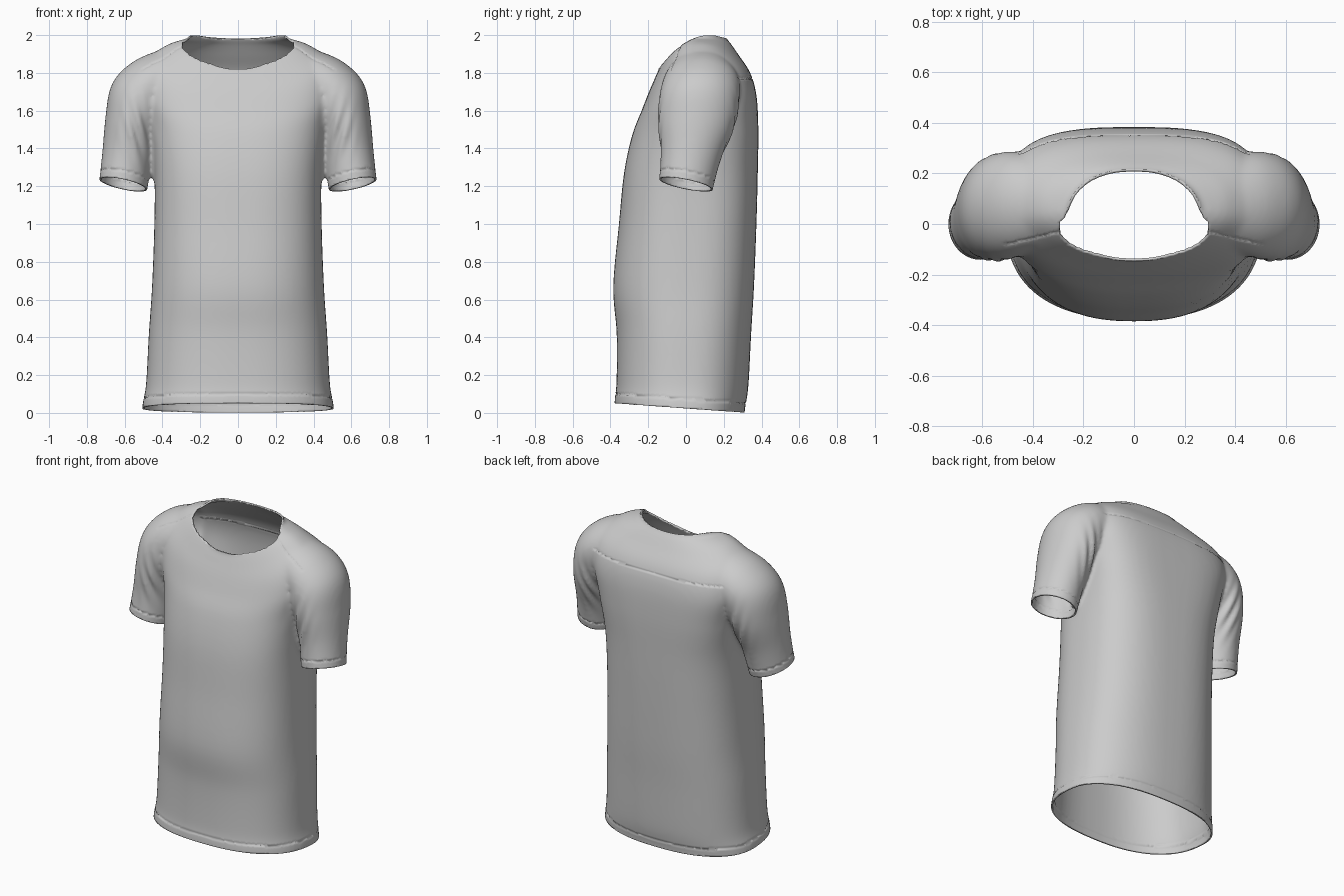
import bpy, bmesh
from math import sin, cos, pi, radians, exp
from mathutils import Vector

if "Cube" in bpy.data.objects:
    bpy.data.objects.remove(bpy.data.objects["Cube"])

SEG = 72


def smooth_rows(rows, steps=6):
    """Catmull-Rom interpolation of a table of ring parameters."""
    out = []
    for i in range(len(rows) - 1):
        p0, p1 = rows[max(i - 1, 0)], rows[i]
        p2, p3 = rows[i + 1], rows[min(i + 2, len(rows) - 1)]
        for k in range(steps):
            t = k / steps
            out.append([0.5 * (2 * b + (c - a) * t + (2 * a - 5 * b + 4 * c - d) * t * t
                               + (3 * b - a - 3 * c + d) * t ** 3)
                        for a, b, c, d in zip(p0, p1, p2, p3)])
    return out + [list(rows[-1])]


def loft(bm, rings):
    """Closed solid through a list of point rings."""
    loops = [[bm.verts.new(p) for p in ring] for ring in rings]
    faces = []
    for a, b in zip(loops, loops[1:]):
        for i in range(SEG):
            j = (i + 1) % SEG
            faces.append(bm.faces.new((a[i], a[j], b[j], b[i])))
    for loop in (loops[0], loops[-1]):
        centre = bm.verts.new(sum((v.co for v in loop), Vector()) / SEG)
        for i in range(SEG):
            faces.append(bm.faces.new((loop[i], loop[(i + 1) % SEG], centre)))
    bmesh.ops.recalc_face_normals(bm, faces=faces)


def power(v, e):
    return (1 if v >= 0 else -1) * abs(v) ** e


def torso_ring(w, yf, yb, yc, zs, zf, zb, nf, nb):
    pts = []
    for i in range(SEG):
        a = 2 * pi * i / SEG
        back = sin(a) > 0
        n = nb if back else nf
        x, s = power(cos(a), 2 / n), power(sin(a), 2 / n)
        ye, ze = (yb, zb) if back else (yf, zf)
        pts.append((w * x, yc + (ye - yc) * abs(s), zs + (ze - zs) * s * s))
    return pts


def sleeve_ring(side, x, y, z, a, b, tilt, pitch):
    t, p = radians(tilt), radians(pitch)
    u, v = Vector((cos(t), 0, sin(t))), Vector((0, cos(p), -sin(p)))
    pts = [Vector((x, y, z)) + u * a * cos(q) + v * b * sin(q)
           for q in (2 * pi * i / SEG for i in range(SEG))]
    return [(side * c.x, c.y, c.z) for c in pts]


# half width, front y, back y, widest y, side z, front z, back z, roundness front/back
TORSO = [
    (.506, -.375, .305, 0, -.06, -.05, -.07, 2.4, 2.4),
    (.506, -.378, .312, 0, .04, .06, .02, 2.4, 2.4),
    (.487, -.368, .330, 0, .15, .16, .14, 2.4, 2.4),
    (.472, -.367, .345, 0, .42, .42, .42, 2.4, 2.5),
    (.455, -.385, .360, 0, .67, .67, .67, 2.4, 2.6),
    (.443, -.355, .373, .01, 1.0, 1.0, 1.0, 2.5, 2.7),
    (.443, -.328, .380, .02, 1.27, 1.27, 1.27, 2.6, 2.9),
    (.468, -.285, .383, .04, 1.50, 1.47, 1.50, 2.6, 3.3),
    (.510, -.235, .373, .05, 1.70, 1.60, 1.68, 2.6, 3.4),
    (.495, -.200, .340, .06, 1.855, 1.69, 1.80, 2.5, 3.0),
    (.385, -.172, .275, .06, 1.943, 1.755, 1.90, 2.3, 2.5),
    (.300, -.154, .232, .05, 1.975, 1.797, 1.962, 2.2, 2.3),
    (.260, -.145, .212, .05, 1.988, 1.82, 1.988, 2.15, 2.15),
    (.260, -.145, .212, .05, 2.08, 1.92, 2.08, 2.15, 2.15),
]
# centre x y z, half width, half depth, tilt, pitch
SLEEVE = [
    (.617, -.010, 1.16, .130, .143, 12, 11),
    (.607, 0, 1.21, .130, .145, 12, 11),
    (.587, .025, 1.36, .133, .160, 10, 8),
    (.560, .055, 1.53, .146, .200, 14, 3),
    (.520, .070, 1.66, .168, .212, 30, 0),
    (.455, .080, 1.74, .155, .205, 52, 0),
    (.360, .080, 1.785, .145, .180, 72, 0),
]

# Solid torso and both sleeves, fused into one skin
bm = bmesh.new()
loft(bm, [torso_ring(*r) for r in smooth_rows(TORSO)])
for side in (-1, 1):
    loft(bm, [sleeve_ring(side, *r) for r in smooth_rows(SLEEVE)])
mesh = bpy.data.meshes.new("shirt")
bm.to_mesh(mesh)
bm.free()
shirt = bpy.data.objects.new("shirt", mesh)
bpy.context.collection.objects.link(shirt)
m = shirt.modifiers.new("fuse", 'REMESH')
m.mode, m.voxel_size = 'VOXEL', 0.0125
m = shirt.modifiers.new("relax", 'SMOOTH')
m.factor, m.iterations = 0.5, 10
skin = bpy.data.meshes.new_from_object(
    shirt.evaluated_get(bpy.context.evaluated_depsgraph_get()))
shirt.modifiers.clear()
shirt.data = skin
bm = bmesh.new()
bm.from_mesh(skin)


def cut(co, no, test):
    """Slice the faces that pass the test; return the new cut vertices."""
    faces = [f for f in bm.faces if test(f.calc_center_median())]
    geom = set(faces)
    for f in faces:
        geom.update(f.edges)
        geom.update(f.verts)
    res = bmesh.ops.bisect_plane(bm, geom=list(geom), dist=0.001,
                                 plane_co=co, plane_no=no)
    return [g for g in res['geom_cut'] if isinstance(g, bmesh.types.BMVert)]


def trim(co, no, test):
    """Cut and remove what lies on the normal side of the plane."""
    cut(co, no, test)
    dead = [f for f in bm.faces if test(f.calc_center_median())
            and (f.calc_center_median() - co).dot(no) > 0]
    bmesh.ops.delete(bm, geom=dead, context='FACES')


def groove(co, no, test, depth=0.004):
    """Press a seam line into the cloth."""
    verts = cut(co, no, test)
    bm.normal_update()
    for v, n in [(v, v.normal.copy()) for v in verts]:
        v.co -= n * depth


def neckline(y):
    t = min(max((.12 - y) / .265, 0), 1)
    return 1.999 - .178 * t * t - .25 * max(y - .15, 0)


# Soft folds fanning out of the armpits
bm.normal_update()
for v, n in [(v, v.normal.copy()) for v in bm.verts]:
    x, z = abs(v.co.x), v.co.z
    fade = exp(-((x - .53) / .06) ** 2 - ((z - 1.5) / .13) ** 2)
    if fade > .01:
        v.co += n * .008 * fade * sin(95 * (x - .3 * (z - 1.4)))

# Neck opening: flatten the neckline curve, trim, restore
for v in bm.verts:
    v.co.z -= neckline(v.co.y)
trim(Vector((0, 0, 0)), Vector((0, 0, 1)), lambda c: c.z > -.1)
for v in bm.verts:
    v.co.z += neckline(v.co.y)

# Hem opening and its stitch line
hem_no = Vector((0, -.072, -1)).normalized()
hem_co = Vector((0, 0, .024))
trim(hem_co, hem_no, lambda c: c.z < .2)
groove(hem_co + Vector((0, 0, .05)), hem_no, lambda c: c.z < .2)

for side in (-1, 1):
    # Cuff opening and stitch line
    on_cuff = lambda c: side * c.x > .46 and 1.0 < c.z < 1.35
    no = Vector((side * .21, -.195, -1)).normalized()
    co = Vector((side * .607, 0, 1.21))
    trim(co, no, on_cuff)
    groove(co - no * .045, no, on_cuff)
    # Front shoulder seam
    groove(Vector((side * .25, -.02, 1.9)), Vector((side * .24, 1, 0)).normalized(),
           lambda c: .27 < side * c.x < .5 and c.z > 1.77 and c.y < .05)
# Back yoke seam
groove(Vector((0, 0, 1.77)), Vector((0, 0, 1)),
       lambda c: c.y > .2 and abs(c.x) < .46 and 1.7 < c.z < 1.85)

loose = [v for v in bm.verts if not v.link_faces]
bmesh.ops.delete(bm, geom=loose, context='VERTS')
for f in bm.faces:
    f.smooth = True
bm.to_mesh(skin)
bm.free()

# Cloth thickness
m = shirt.modifiers.new("thickness", 'SOLIDIFY')
m.thickness, m.offset = 0.01, -1
